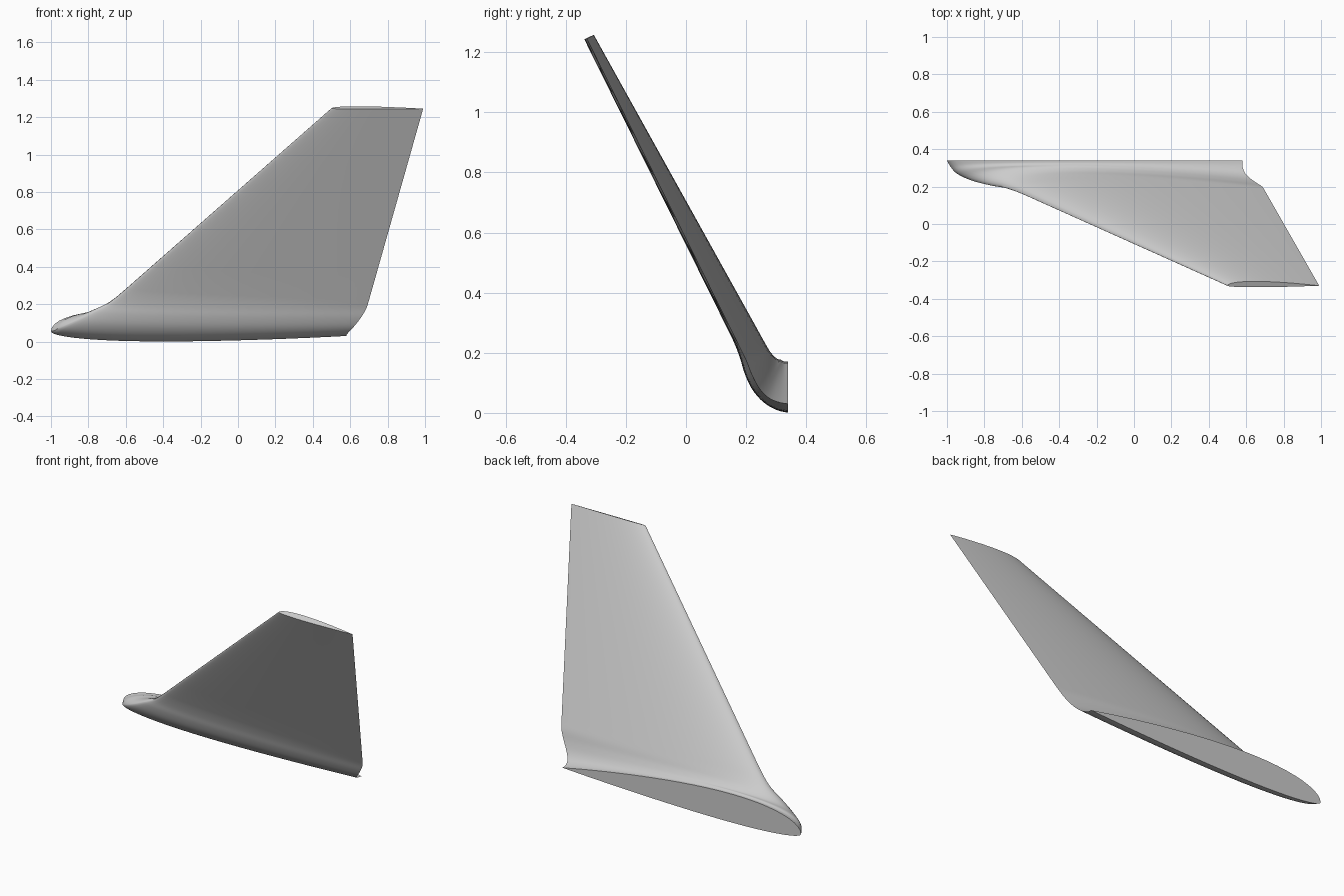
import bpy, bmesh, math
from mathutils import Vector

old = bpy.data.objects.get("Cube")
if old:
    bpy.data.objects.remove(old)

grey = bpy.data.materials.new("light_grey")
grey.use_nodes = True
colour = (0.6, 0.6, 0.6, 1)
grey.diffuse_color = colour
grey.node_tree.nodes["Principled BSDF"].inputs["Base Color"].default_value = colour

# Stations: leading edge, trailing edge, cant in degrees, inner and outer bulge
stations = [
    ((-1, .34, .055), (.58, .34, .03), 0, .124, .046),
    ((-.98, .305, .06), (.58, .31, .035), 9, .12, .042),
    ((-.945, .268, .08), (.592, .275, .05), 23, .115, .036),
    ((-.87, .235, .115), (.62, .245, .08), 42, .10, .03),
    ((-.78, .212, .16), (.655, .22, .125), 56, .085, .025),
    ((-.69, .195, .207), (.685, .2, .175), 62, .075, .021),
    ((-.60, .163, .28), (.70, .178, .22), 63, .069, .018),
    ((.5, -.33, 1.247), (.99, -.33, 1.245), 64, .026, .009),
]
rows = [[*a, *b, math.radians(c), u, l] for a, b, c, u, l in stations]


def spline(p, q, r, s, t):
    """Catmull-Rom blend of one value."""
    return q + .5 * t * (r - p + t * (2*p - 5*q + 4*r - s + t * (3*(q - r) + s - p)))


# Smooth blend through the bend, then a straight panel to the tip
dense = []
for i in range(6):
    p, q, r = rows[max(i - 1, 0)], rows[i], rows[i + 1]
    # Short straight continuation avoids overshoot from the long panel
    s = rows[i + 2] if i < 5 else [b + .1 * (c - b) for b, c in zip(r, rows[7])]
    dense += [[spline(*v, k / 4) for v in zip(p, q, r, s)] for k in range(4)]
for k in range(9):
    dense.append([a + (b - a) * k / 8 for a, b in zip(rows[6], rows[7])])


def thickness(x):
    """Aerofoil half thickness, scaled to a peak of one."""
    return 2 * (1.4845*x**.5 - .63*x - 1.758*x**2 + 1.4215*x**3 - .518*x**4)


N = 28
chord = [(1 - math.cos(math.pi * k / N)) / 2 for k in range(N + 1)]
outline = [(x, 1) for x in reversed(chord)] + [(x, -1) for x in chord[1:-1]]

bm = bmesh.new()
rings = []
for d in dense:
    lead, trail, cant, inner, outer = Vector(d[:3]), Vector(d[3:6]), *d[6:]
    normal = Vector((0, math.sin(cant), math.cos(cant)))
    ring = []
    for x, side in outline:
        bulge = inner if side > 0 else -outer
        h = bulge * max(thickness(x), 0) if 0 < x < 1 else 0
        ring.append(bm.verts.new(lead.lerp(trail, x) + normal * h))
    rings.append(ring)

# Skin between sections, plus flat root and tip ends
for a, b in zip(rings, rings[1:]):
    for j in range(len(a)):
        k = (j + 1) % len(a)
        bm.faces.new((a[j], a[k], b[k], b[j]))
bm.faces.new(rings[0])
bm.faces.new(rings[-1])
bmesh.ops.recalc_face_normals(bm, faces=bm.faces)

mesh = bpy.data.meshes.new("winglet")
bm.to_mesh(mesh)
bm.free()
mesh.materials.append(grey)
winglet = bpy.data.objects.new("winglet", mesh)
bpy.context.collection.objects.link(winglet)
bpy.ops.object.select_all(action="DESELECT")
winglet.select_set(True)
bpy.context.view_layer.objects.active = winglet
bpy.ops.object.shade_smooth_by_angle(angle=math.radians(40))
